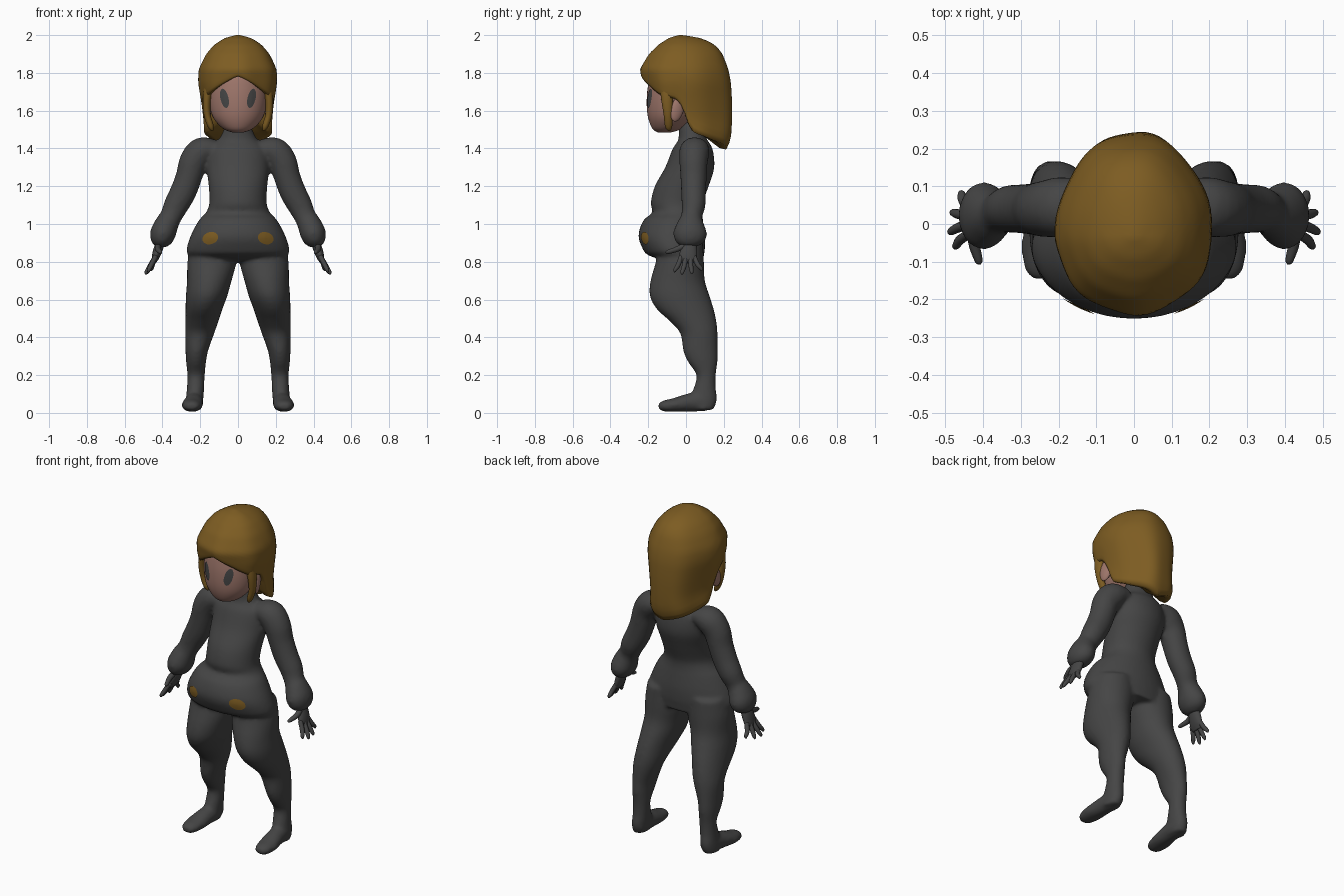
import bpy, bmesh, math
from mathutils import Vector
from mathutils.bvhtree import BVHTree

if "Cube" in bpy.data.objects:
    bpy.data.objects.remove(bpy.data.objects["Cube"])


def material(name, rgb):
    m = bpy.data.materials.new(name)
    m.diffuse_color = (*rgb, 1)
    m.use_nodes = True
    m.node_tree.nodes["Principled BSDF"].inputs["Base Color"].default_value = m.diffuse_color
    return m


GREY = material("dark grey", (0.06, 0.06, 0.06))
BROWN = material("hair brown", (0.205, 0.108, 0.016))
SKIN = material("skin", (0.34, 0.18, 0.145))


def catmull(rows, steps):
    """Smoothly resample rows of numbers."""
    out = []
    for i in range(len(rows) - 1):
        a, b, c, d = (rows[max(i - 1, 0)], rows[i], rows[i + 1], rows[min(i + 2, len(rows) - 1)])
        for k in range(steps):
            t = k / steps
            out.append([0.5 * (2 * q + (r - p) * t + (2 * p - 5 * q + 4 * r - s) * t * t
                               + (3 * q - p - 3 * r + s) * t ** 3) for p, q, r, s in zip(a, b, c, d)])
    return out + [list(rows[-1])]


def skin_rings(bm, rings):
    """Bridge rings of points and close both ends."""
    rings = [[bm.verts.new(p) for p in r] for r in rings]
    n = len(rings[0])
    for a, b in zip(rings, rings[1:]):
        for i in range(n):
            bm.faces.new((a[i], a[(i + 1) % n], b[(i + 1) % n], b[i]))
    for r in (rings[0], rings[-1]):
        mid = bm.verts.new(sum((v.co for v in r), Vector()) / n)
        for i in range(n):
            bm.faces.new((r[i], r[(i + 1) % n], mid))


def stack(bm, rows, side=1, n=28, steps=4):
    """Level ellipses: rows of z, centre x, half width, front y, back y."""
    rings = []
    for z, cx, rx, yf, yb in catmull(rows, steps):
        rings.append([Vector((side * (cx + rx * math.cos(a)), (yf + yb) / 2 + (yb - yf) / 2 * math.sin(a), z))
                      for a in (math.tau * i / n for i in range(n))])
    skin_rings(bm, rings)


def tube(bm, rows, side=1, n=20, steps=4):
    """Ellipses across a path: rows of x, y, z, two radii."""
    rows = catmull(rows, steps)
    pts = [Vector(r[:3]) for r in rows]
    rings = []
    for i, r in enumerate(rows):
        t = (pts[min(i + 1, len(pts) - 1)] - pts[max(i - 1, 0)]).normalized()
        u = (Vector((1, 0, 0)) - t * t.x).normalized()
        v = t.cross(u)
        ring = [pts[i] + u * r[3] * math.cos(a) + v * r[4] * math.sin(a)
                for a in (math.tau * k / n for k in range(n))]
        rings.append([Vector((side * p.x, p.y, p.z)) for p in ring])
    skin_rings(bm, rings)


def finish(name, bm, mat):
    bmesh.ops.recalc_face_normals(bm, faces=bm.faces)
    for f in bm.faces:
        f.smooth = True
    me = bpy.data.meshes.new(name)
    bm.to_mesh(me)
    bm.free()
    me.materials.append(mat)
    ob = bpy.data.objects.new(name, me)
    bpy.context.collection.objects.link(ob)
    return ob


def decal(name, target, mat, cx, cz, rx, rz, tilt):
    """Thin oval laid on the front of the target."""
    bpy.context.view_layer.update()
    tree = BVHTree.FromObject(target, bpy.context.evaluated_depsgraph_get())
    bm = bmesh.new()
    rings = []
    for k in (0.05, 0.35, 0.7, 1):
        ring = []
        for i in range(20):
            a = math.tau * i / 20
            x, z = k * rx * math.cos(a), k * rz * math.sin(a)
            px = cx + x * math.cos(tilt) - z * math.sin(tilt)
            pz = cz + x * math.sin(tilt) + z * math.cos(tilt)
            hit = tree.ray_cast(Vector((px, -2, pz)), Vector((0, 1, 0)))
            ring.append(hit[0] + hit[1] * 0.004)
        rings.append([bm.verts.new(p) for p in ring])
    bm.faces.new(rings[0])
    for a, b in zip(rings, rings[1:]):
        for i in range(20):
            bm.faces.new((a[i], a[(i + 1) % 20], b[(i + 1) % 20], b[i]))
    ob = finish(name, bm, mat)
    if sum((p.normal.y for p in ob.data.polygons)) > 0:
        ob.data.flip_normals()


# Bodysuit: torso, legs, feet and sleeves blended into one skin
bm = bmesh.new()
stack(bm, [(.80, 0, .23, -.10, .09), (.835, 0, .265, -.20, .095), (.87, 0, .272, -.23, .10),
           (.94, 0, .25, -.252, .10), (1.02, 0, .207, -.225, .09), (1.06, 0, .17, -.178, .085),
           (1.11, 0, .152, -.187, .088), (1.20, 0, .155, -.165, .12), (1.30, 0, .165, -.11, .15),
           (1.40, 0, .155, -.07, .14), (1.45, 0, .10, -.04, .11), (1.54, 0, .06, -.04, .08)], n=40)
for s in (1, -1):
    stack(bm, [(.90, .13, .12, -.14, .09), (.80, .138, .13, -.16, .095), (.70, .152, .118, -.188, .10),
               (.62, .166, .11, -.192, .125), (.55, .18, .098, -.155, .147), (.48, .192, .087, -.08, .162),
               (.42, .203, .077, -.03, .167), (.33, .218, .06, -.015, .167), (.27, .222, .053, .01, .167),
               (.20, .222, .046, .055, .158), (.13, .225, .046, .04, .158), (.07, .23, .046, .02, .165),
               (.015, .235, .042, .03, .145)], s)
    tube(bm, [(.228, .15, .055, .03, .03), (.23, .10, .06, .046, .05), (.235, .02, .055, .05, .049),
              (.243, -.06, .042, .056, .037), (.245, -.12, .036, .045, .029), (.245, -.145, .032, .025, .016)], s)
    tube(bm, [(.12, .045, 1.40, .05, .07), (.19, .045, 1.385, .076, .08), (.235, .04, 1.33, .076, .075),
              (.26, .04, 1.25, .07, .07), (.29, .04, 1.17, .07, .066), (.327, .04, 1.10, .066, .063),
              (.355, .03, 1.04, .058, .056), (.377, .025, 1.0, .063, .072), (.397, .022, .95, .068, .09),
              (.408, .02, .905, .055, .075), (.412, .02, .88, .03, .04)], s)
suit = finish("bodysuit", bm, GREY)
mod = suit.modifiers.new("blend", 'REMESH')
mod.mode, mod.voxel_size, mod.use_smooth_shade = 'VOXEL', 0.011, True
mod = suit.modifiers.new("soften", 'SMOOTH')
mod.factor, mod.iterations = 0.5, 6

# Hands with spread fingers
FINGERS = [(-.025, .475, -.058, .745), (0, .488, -.02, .733), (.022, .482, .03, .735), (.042, .46, .08, .752)]
for s, side_name in ((1, "left"), (-1, "right")):
    bm = bmesh.new()
    tube(bm, [(.408, .02, .91, .024, .035), (.425, .015, .86, .024, .044), (.438, .01, .82, .019, .047),
              (.446, .01, .795, .01, .035)], s)
    for y0, x, y, z in FINGERS:
        tube(bm, [(.435, y0, .83, .013, .013), ((.445 + x) / 2, (y0 + y) / 2, (.82 + z) / 2, .013, .013),
                  (x - .003, y, z + .012, .01, .01), (x, y, z, .004, .004)], s, 10)
    tube(bm, [(.42, .0, .89, .016, .016), (.425, -.045, .868, .015, .015), (.412, -.095, .852, .011, .011),
              (.41, -.107, .85, .004, .004)], s, 10)
    finish(side_name + "_hand", bm, GREY)

# Head
bm = bmesh.new()
stack(bm, [(1.485, 0, .03, -.15, -.08), (1.505, 0, .08, -.178, -.02), (1.56, 0, .13, -.20, .04),
           (1.63, 0, .152, -.208, .08), (1.72, 0, .157, -.203, .10), (1.80, 0, .15, -.18, .10),
           (1.88, 0, .10, -.10, .08)], n=40)
head = finish("head", bm, SKIN)

# Ears
for s, side_name in ((1, "left"), (-1, "right")):
    bm = bmesh.new()
    bmesh.ops.create_uvsphere(bm, u_segments=16, v_segments=12, radius=1)
    ear = finish(side_name + "_ear", bm, SKIN)
    ear.location = (s * .16, -.045, 1.61)
    ear.scale = (.018, .036, .07)
    ear.rotation_euler = (math.radians(-15), 0, s * math.radians(20))

# Hair: a cap whose lower edge lifts over the face and ears
PROFILE = [(2.0, .012, -.04, -.015), (1.985, .07, -.09, .08), (1.95, .125, -.145, .155), (1.90, .168, -.195, .195),
           (1.82, .207, -.242, .226), (1.75, .21, -.228, .24), (1.65, .192, -.205, .246), (1.55, .178, -.19, .246),
           (1.46, .192, -.18, .242), (1.36, .175, -.17, .21)]
EDGE = [(0, 1.78), (22, 1.74), (42, 1.70), (60, 1.67), (80, 1.66), (92, 1.63), (102, 1.48), (130, 1.44), (180, 1.385)]


def lerp(table, x):
    for a, b in zip(table, table[1:]):
        if min(a[0], b[0]) <= x <= max(a[0], b[0]):
            t = (x - a[0]) / (b[0] - a[0])
            return [p + (q - p) * t for p, q in zip(a[1:], b[1:])]
    return table[-1][1:]


def hair_point(a, s, inset=1.0, lift=0.0):
    edge = lerp(EDGE, math.degrees(min(a, math.tau - a)))[0]
    z = 2 - (2 - edge) * s ** 1.5
    rx, yf, yb = lerp(PROFILE, z)
    c = math.cos(a)
    wave = inset * (1 + .022 * s * math.sin(7 * a + .8))
    ry = -.03 - yf if c > 0 else yb + .03
    return Vector((rx * math.sin(a) * wave, -.03 - ry * c * wave, z + lift))


N = 72
angles = [math.tau * i / N for i in range(N)]
bm = bmesh.new()
rings = [[hair_point(a, k / 24) for a in angles] for k in range(25)]
rings += [[hair_point(a, 1, .9, .005) for a in angles], [hair_point(a, 1, .5, .06) for a in angles]]
skin_rings(bm, rings)
hair = finish("hair", bm, BROWN)
mod = hair.modifiers.new("soften", 'SMOOTH')
mod.factor, mod.iterations = 0.5, 3

# Locks in front of the ears
for s, side_name in ((1, "left"), (-1, "right")):
    bm = bmesh.new()
    tube(bm, [(.15, -.10, 1.74, .03, .04), (.165, -.10, 1.66, .022, .032), (.163, -.095, 1.58, .018, .024),
              (.145, -.092, 1.52, .016, .02), (.135, -.088, 1.495, .006, .008)], s, 14)
    finish(side_name + "_side_lock", bm, BROWN)

# Eyes and hip patches
for s, side_name in ((1, "left"), (-1, "right")):
    decal(side_name + "_eye", head, GREY, s * .07, 1.665, .021, .052, -s * .22)
    decal(side_name + "_hip_patch", suit, BROWN, s * .145, .925, .042, .031, -s * .3)
